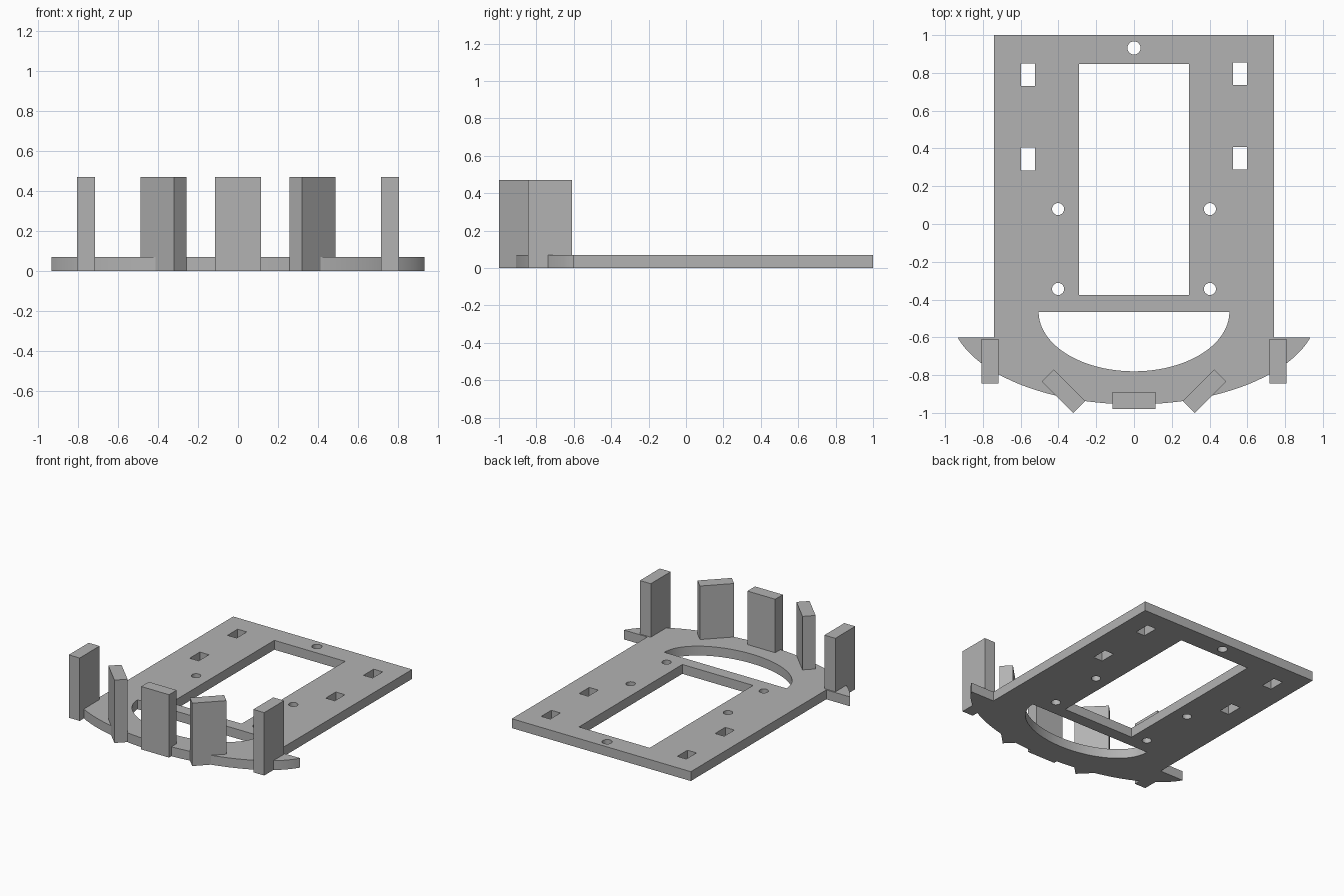
import bpy, bmesh, math

cube = bpy.data.objects.get("Cube")
if cube:
    bpy.data.objects.remove(cube, do_unlink=True)

THICK = 0.07        # plate thickness
POST_TOP = 0.47     # height of the posts
ARC_Y = -0.465      # shared centre of both elliptical arcs

grey = bpy.data.materials.new("plain grey")
grey.use_nodes = True
colour = (0.45, 0.45, 0.45, 1)
grey.diffuse_color = colour
grey.node_tree.nodes["Principled BSDF"].inputs["Base Color"].default_value = colour


def arc(cx, cy, rx, ry, start, end, steps):
    """Points along an ellipse between two angles in radians."""
    angles = [start + (end - start) * i / steps for i in range(steps + 1)]
    return [(cx + rx * math.cos(a), cy + ry * math.sin(a)) for a in angles]


def rect(cx, cy, w, d):
    return [(cx + sx * w / 2, cy + sy * d / 2)
            for sx, sy in ((-1, -1), (1, -1), (1, 1), (-1, 1))]


def circle(cx, cy, r):
    return arc(cx, cy, r, r, 0, 2 * math.pi, 32)[:-1]


def extrude_profile(name, loops, height):
    """Extrude an outline with holes from the ground up to a height."""
    curve = bpy.data.curves.new(name + "_profile", "CURVE")
    curve.dimensions = "2D"
    curve.fill_mode = "BOTH"
    curve.extrude = height / 2
    for points in loops:
        spline = curve.splines.new("POLY")
        spline.points.add(len(points) - 1)
        for p, (x, y) in zip(spline.points, points):
            p.co = (x, y, 0, 1)
        spline.use_cyclic_u = True
    source = bpy.data.objects.new(name + "_profile", curve)
    bpy.context.collection.objects.link(source)
    bpy.context.view_layer.update()
    deps = bpy.context.evaluated_depsgraph_get()
    mesh = bpy.data.meshes.new_from_object(source.evaluated_get(deps))
    bpy.data.objects.remove(source, do_unlink=True)

    bm = bmesh.new()
    bm.from_mesh(mesh)
    bmesh.ops.remove_doubles(bm, verts=bm.verts, dist=1e-5)
    bmesh.ops.translate(bm, verts=bm.verts, vec=(0, 0, height / 2))
    bmesh.ops.recalc_face_normals(bm, faces=bm.faces)
    bm.to_mesh(mesh)
    bm.free()
    mesh.materials.clear()
    mesh.materials.append(grey)
    obj = bpy.data.objects.new(name, mesh)
    bpy.context.collection.objects.link(obj)
    bpy.ops.object.select_all(action="DESELECT")
    obj.select_set(True)
    bpy.context.view_layer.objects.active = obj
    bpy.ops.object.shade_smooth_by_angle(angle=math.radians(30))
    return obj


def add_post(name, x, y, w, d, turn=0):
    bpy.ops.mesh.primitive_cube_add(size=1, location=(x, y, POST_TOP / 2),
                                    rotation=(0, 0, turn))
    post = bpy.context.object
    post.name = name
    post.scale = (w, d, POST_TOP)
    post.data.materials.append(grey)


# Plate outline: long rectangle with a curved, winged front edge
tip = math.asin(0.135 / 0.49)
outline = [(0.74, 1), (-0.74, 1), (-0.74, -0.6)]
outline += arc(0, ARC_Y, 0.972, 0.49, math.pi + tip, 2 * math.pi - tip, 64)
outline.append((0.74, -0.6))

# Large window and half-ellipse opening
holes = [rect(0, 0.236, 0.585, 1.222),
         arc(0, ARC_Y, 0.505, 0.315, math.pi, 2 * math.pi, 48)]

# Slots and screw holes, on both sides
for side in (-1, 1):
    for y in (0.793, 0.346):
        holes.append(rect(side * 0.561, y + side * 0.002, 0.075, 0.12))
    for y in (0.079, -0.344):
        holes.append(circle(side * 0.402, y, 0.032))
holes.append(circle(0, 0.932, 0.035))

extrude_profile("base_plate", [outline] + holes, THICK)

# Posts along the curved front
add_post("middle_post", 0, -0.934, 0.23, 0.09)
for side, label in ((1, "left"), (-1, "right")):
    add_post(label + "_angled_post", side * 0.373, -0.885, 0.235, 0.09,
             side * math.radians(45))
    add_post(label + "_side_post", side * 0.763, -0.727, 0.09, 0.235)
